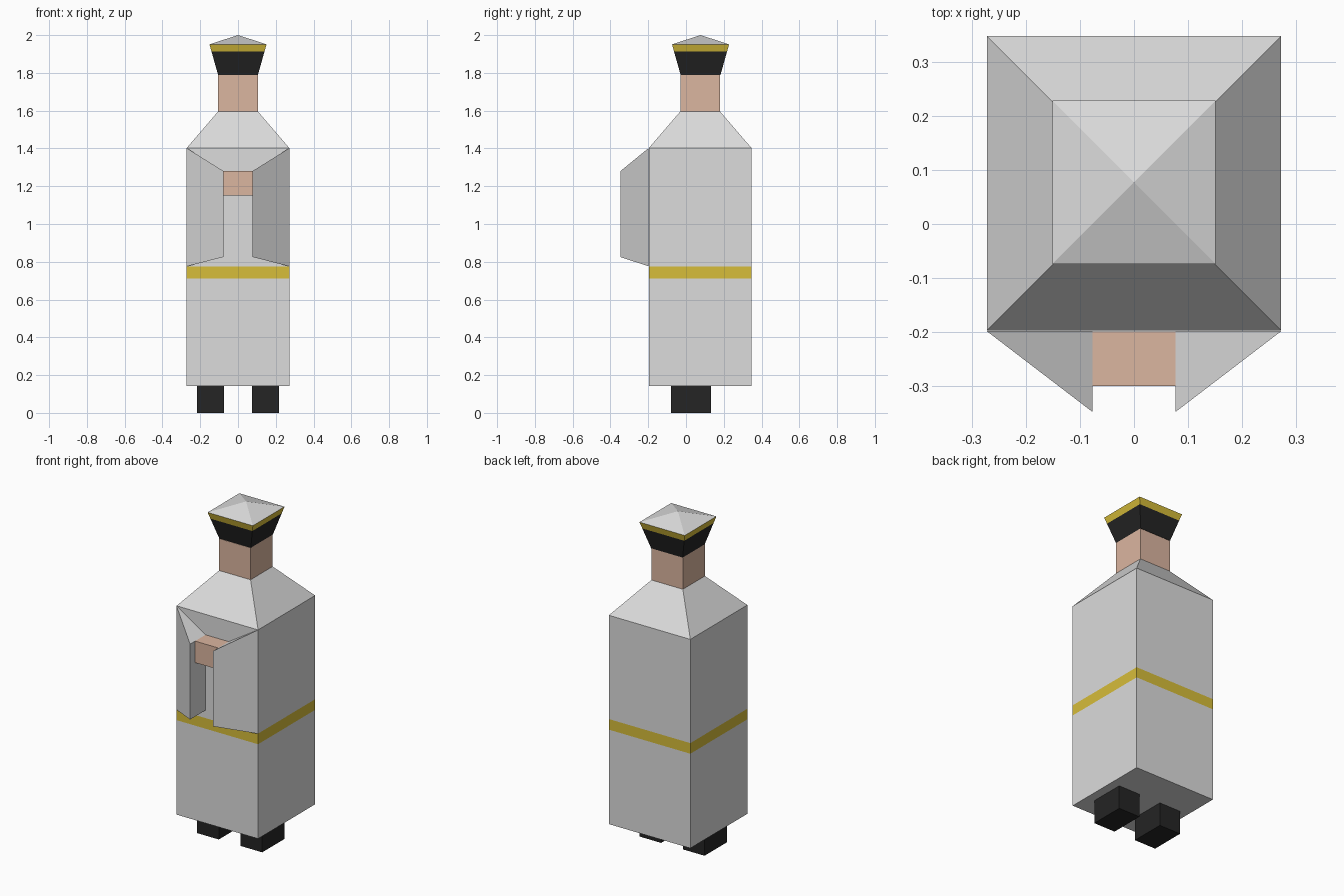
import bpy, bmesh

if "Cube" in bpy.data.objects:
    bpy.data.objects.remove(bpy.data.objects["Cube"])


def material(name, rgb):
    m = bpy.data.materials.new(name)
    m.diffuse_color = (*rgb, 1.0)
    m.use_nodes = True
    m.node_tree.nodes["Principled BSDF"].inputs["Base Color"].default_value = m.diffuse_color
    return m


WHITE = material("white cloth", (0.716, 0.716, 0.716))
GOLD = material("gold trim", (0.68, 0.51, 0.042))
SKIN = material("skin", (0.71, 0.465, 0.35))
BLACK = material("black leather", (0.018, 0.018, 0.018))


def stack(name, rings, mats, x=0.0, y=0.075):
    """Loft rectangles (z, half x, half y); one material per band between them."""
    bm = bmesh.new()
    unique = list(dict.fromkeys(mats))
    loops = [[bm.verts.new((x + sx * hx, y + sy * hy, z))
              for sx, sy in ((-1, -1), (1, -1), (1, 1), (-1, 1))]
             for z, hx, hy in rings]
    for lo, hi, mat in zip(loops, loops[1:], mats):
        for i in range(4):
            j = (i + 1) % 4
            f = bm.faces.new((lo[i], lo[j], hi[j], hi[i]))
            f.material_index = unique.index(mat)
    bm.faces.new(loops[0][::-1]).material_index = unique.index(mats[0])
    if rings[-1][1] > 0:
        bm.faces.new(loops[-1]).material_index = unique.index(mats[-1])
    finish(name, bm, unique)


def finish(name, bm, mats):
    bmesh.ops.remove_doubles(bm, verts=bm.verts, dist=1e-5)
    bmesh.ops.recalc_face_normals(bm, faces=bm.faces)
    me = bpy.data.meshes.new(name)
    bm.to_mesh(me)
    bm.free()
    for m in mats:
        me.materials.append(m)
    ob = bpy.data.objects.new(name, me)
    bpy.context.collection.objects.link(ob)


# Robe with belt stripe and sloping shoulders
stack("robe", [(0.142, 0.272, 0.272), (0.712, 0.272, 0.272), (0.776, 0.272, 0.272),
               (1.402, 0.272, 0.272), (1.596, 0.105, 0.105)],
      [WHITE, GOLD, WHITE, WHITE])

# Head
stack("head", [(1.596, 0.105, 0.105), (1.788, 0.105, 0.105)], [SKIN])

# Flared hat: black band, gold rim, pointed white crown
stack("hat", [(1.788, 0.105, 0.105), (1.912, 0.14, 0.14), (1.951, 0.151, 0.151),
              (2.0, 0.0, 0.0)], [BLACK, GOLD, WHITE], y=0.077)

# Clasped hands between the sleeves
stack("hands", [(1.15, 0.077, 0.05), (1.28, 0.077, 0.05)], [SKIN], y=-0.249)

for side, label in ((-1, "left"), (1, "right")):
    # Boots
    stack(f"{label}_boot", [(0.0, 0.072, 0.106), (0.142, 0.072, 0.106)], [BLACK],
          x=side * 0.145, y=0.027)

    # Wedge sleeves: triangular plan, sloping ends
    bm = bmesh.new()
    plan = ((0.272, -0.198, 0.776, 1.402), (0.077, -0.347, 0.825, 1.28),
            (0.077, -0.198, 0.825, 1.28))
    low = [bm.verts.new((side * px, py, a)) for px, py, a, b in plan]
    top = [bm.verts.new((side * px, py, b)) for px, py, a, b in plan]
    bm.faces.new(low)
    bm.faces.new(top)
    for i in range(3):
        j = (i + 1) % 3
        bm.faces.new((low[i], low[j], top[j], top[i]))
    finish(f"{label}_sleeve", bm, [WHITE])
